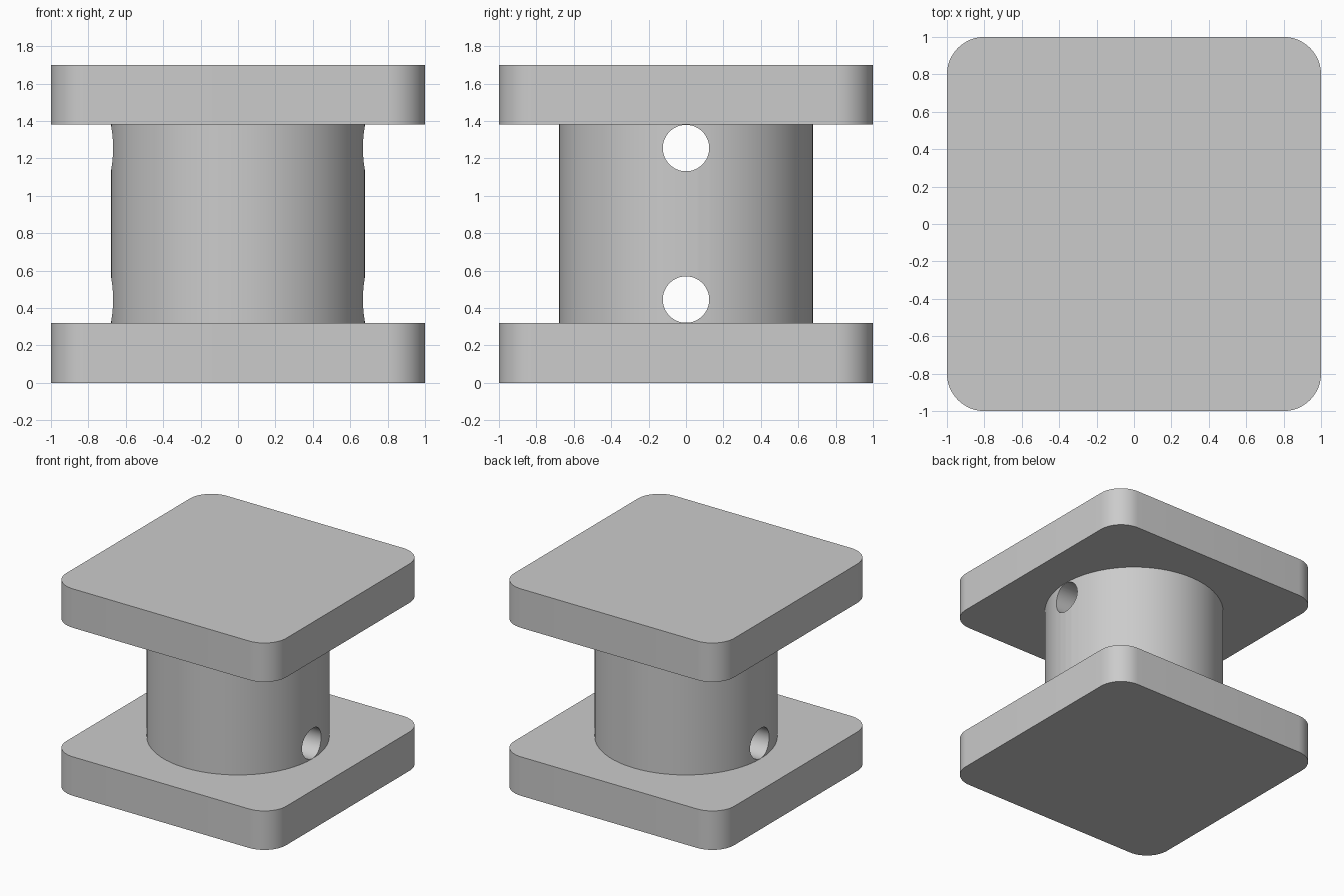
import bpy
import bmesh
from math import pi

cube = bpy.data.objects.get("Cube")
if cube:
    bpy.data.objects.remove(cube, do_unlink=True)

HEIGHT, PLATE, CORNER = 1.70, 0.32, 0.2
CORE_RADIUS, HOLE_RADIUS = 0.68, 0.124

grey = bpy.data.materials.new("plain grey")
grey.use_nodes = True
colour = (0.6, 0.6, 0.6, 1)
grey.diffuse_color = colour
grey.node_tree.nodes["Principled BSDF"].inputs["Base Color"].default_value = colour


def smooth(obj):
    bpy.ops.object.select_all(action="DESELECT")
    obj.select_set(True)
    bpy.context.view_layer.objects.active = obj
    bpy.ops.object.shade_smooth_by_angle(angle=pi / 6)


def cylinder(name, radius, depth, z, turn=0):
    bpy.ops.mesh.primitive_cylinder_add(vertices=64, radius=radius, depth=depth,
                                        location=(0, 0, z), rotation=(0, turn, 0))
    obj = bpy.context.object
    obj.name = name
    obj.data.materials.append(grey)
    return obj


def flange(name, z):
    # Square plate with rounded upright corners
    bm = bmesh.new()
    bmesh.ops.create_cube(bm, size=2)
    for v in bm.verts:
        v.co.z *= PLATE / 2
    upright = [e for e in bm.edges if abs(e.verts[0].co.z - e.verts[1].co.z) > 0.1]
    bmesh.ops.bevel(bm, geom=upright, offset=CORNER, segments=12,
                    profile=0.5, affect="EDGES")
    mesh = bpy.data.meshes.new(name)
    bm.to_mesh(mesh)
    bm.free()
    obj = bpy.data.objects.new(name, mesh)
    obj.location.z = z
    mesh.materials.append(grey)
    bpy.context.collection.objects.link(obj)
    smooth(obj)


flange("bottom_flange", PLATE / 2)
flange("top_flange", HEIGHT - PLATE / 2)

# Round core with two cross holes running side to side
core = cylinder("core", CORE_RADIUS, HEIGHT - 2 * PLATE, HEIGHT / 2)
offset = PLATE + HOLE_RADIUS + 0.001
for label, z in (("lower", offset), ("upper", HEIGHT - offset)):
    cutter = cylinder(label + "_hole_cutter", HOLE_RADIUS, 2, z, pi / 2)
    cut = core.modifiers.new(label + "_hole", "BOOLEAN")
    cut.operation = "DIFFERENCE"
    cut.solver = "EXACT"
    cut.object = cutter
    bpy.context.view_layer.objects.active = core
    bpy.ops.object.modifier_apply(modifier=cut.name)
    bpy.data.objects.remove(cutter, do_unlink=True)
smooth(core)
